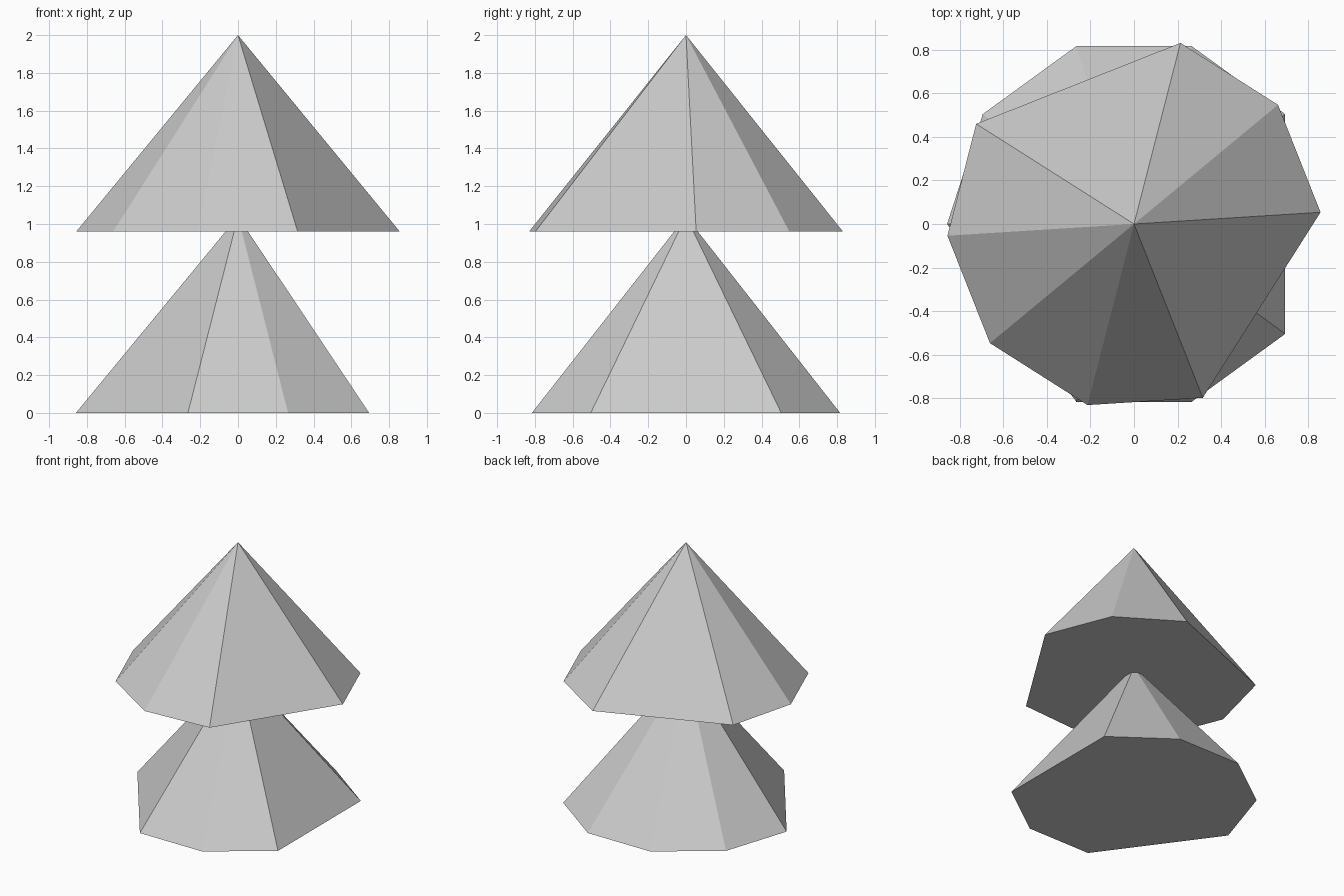
import bpy
import bmesh
from math import radians, cos, sin

if "Cube" in bpy.data.objects:
    bpy.data.objects.remove(bpy.data.objects["Cube"])

RADIUS = 0.858
HEIGHT = 1.04


def tier(name, base_z, turn, skipped):
    """Ten-sided cone with some corners cut away, closed underneath."""
    bm = bmesh.new()
    apex = bm.verts.new((0, 0, base_z + HEIGHT))
    ring = []
    for i in range(10):
        if i not in skipped:
            a = radians(turn + 36 * i)
            ring.append(bm.verts.new((RADIUS * cos(a), RADIUS * sin(a), base_z)))
    for a, b in zip(ring, ring[1:] + ring[:1]):
        bm.faces.new((a, b, apex))
    bm.faces.new(ring[::-1])
    mesh = bpy.data.meshes.new(name)
    bm.to_mesh(mesh)
    bm.free()
    obj = bpy.data.objects.new(name, mesh)
    bpy.context.collection.objects.link(obj)
    return obj


# Lower foliage, its tip tucked inside the upper one
tier("lower_foliage", 0.0, 0.0, {0, 6})
# Upper foliage, slightly turned
tier("upper_foliage", 2.0 - HEIGHT, 3.6, {3, 9})
